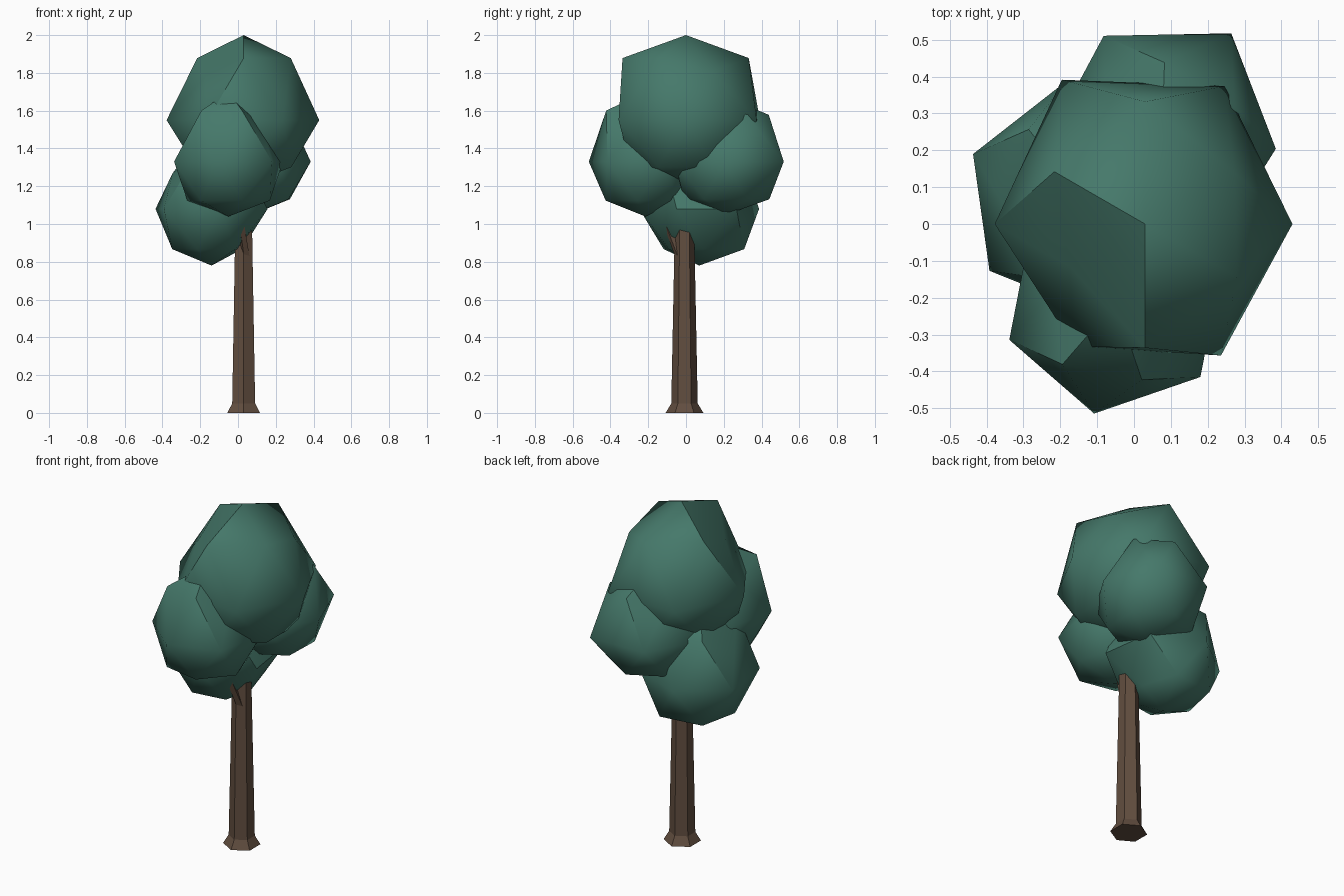
import bpy, bmesh
from math import cos, sin, pi, radians
from mathutils import Vector

if "Cube" in bpy.data.objects:
    bpy.data.objects.remove(bpy.data.objects["Cube"])


def material(name, rgb):
    m = bpy.data.materials.new(name)
    m.diffuse_color = (*rgb, 1)
    m.use_nodes = True
    m.node_tree.nodes["Principled BSDF"].inputs["Base Color"].default_value = m.diffuse_color
    return m


LEAF = material("leaf_green", (0.06, 0.19, 0.145))
BARK = material("bark_brown", (0.12, 0.075, 0.05))
EVEN = (1,) * 6


def finish(name, bm, mat, angle):
    bmesh.ops.recalc_face_normals(bm, faces=bm.faces)
    me = bpy.data.meshes.new(name)
    bm.to_mesh(me)
    bm.free()
    me.materials.append(mat)
    ob = bpy.data.objects.new(name, me)
    bpy.context.collection.objects.link(ob)
    bpy.ops.object.select_all(action='DESELECT')
    bpy.context.view_layer.objects.active = ob
    ob.select_set(True)
    bpy.ops.object.shade_smooth_by_angle(angle=radians(angle))
    return ob


def ring(bm, c, r, z, phase, scale=EVEN):
    return [bm.verts.new((c[0] + r * s * cos(radians(phase + 60 * i)),
                          c[1] + r * s * sin(radians(phase + 60 * i)), z))
            for i, s in enumerate(scale)]


def clump(name, c, r, up, down, phase, eq_scale=EVEN, hi_scale=(.8, 1, 1, .8, 1, 1),
          lo_scale=EVEN, k=0.72):
    """Six-sided faceted ball: pole, twisted ring, equator, twisted ring, pole."""
    bm = bmesh.new()
    top = bm.verts.new((c[0], c[1], c[2] + up))
    bot = bm.verts.new((c[0], c[1], c[2] - down))
    hi = ring(bm, c, r * k, c[2] + 0.73 * up, phase + 30, hi_scale)
    eq = ring(bm, c, r, c[2], phase, eq_scale)
    lo = ring(bm, c, r * 0.73, c[2] - 0.71 * down, phase + 30, lo_scale)
    # two opposite dents in the upper ring
    hi[0].co.z -= 0.16 * up
    hi[3].co.z -= 0.22 * up
    for i in range(6):
        j = (i + 1) % 6
        for rg, pole in ((hi, top), (lo, bot)):
            bm.faces.new((rg[i], rg[j], pole))
            bm.faces.new((eq[i], eq[j], rg[i]))
            bm.faces.new((rg[i], rg[j], eq[j]))
    return finish(name, bm, LEAF, 46)


# Foliage clumps
clump("crown_foliage", (0.03, 0.0, 1.55), 0.40, 0.45, 0.35, 0,
      (1, 1.08, 1.13, 1.02, 0.96, 1.03), (.70, .83, .71, .59, .84, .72), k=1.0)
clump("front_foliage", (-0.05, -0.215, 1.33), 0.305, 0.37, 0.29, -41)
clump("back_foliage", (0.075, 0.215, 1.33), 0.31, 0.34, 0.28, -62,
      (1, 1, 1.15, 1.08, 1, 1))
clump("low_foliage", (-0.14, 0.07, 1.08), 0.32, 0.37, 0.30, -22,
      hi_scale=(.8, 1, 1, .88, 1, 1), lo_scale=(.7, 1.1, 1.1, .9, .87, .87), k=0.74)

# Trunk with flared foot
bm = bmesh.new()
TC = (0.03, -0.008)
levels = [ring(bm, TC, r, z, 30) for r, z in
          ((0.100, 0), (0.070, 0.05), (0.052, 0.95), (0.046, 1.25))]
for a, b in zip(levels, levels[1:]):
    for i in range(6):
        j = (i + 1) % 6
        bm.faces.new((a[i], a[j], b[j], b[i]))
bm.faces.new(levels[0])
bm.faces.new(levels[-1])
finish("trunk", bm, BARK, 20)

# Small branch towards the front clump
bm = bmesh.new()
a, b = Vector((0.045, -0.025, 0.80)), Vector((0.0, -0.14, 1.10))
rot = (b - a).to_track_quat('Z', 'Y').to_matrix().to_4x4()
rot.translation = (a + b) / 2
bmesh.ops.create_cone(bm, cap_ends=True, segments=4, radius1=0.022,
                      radius2=0.018, depth=(b - a).length, matrix=rot)
finish("branch", bm, BARK, 20)
